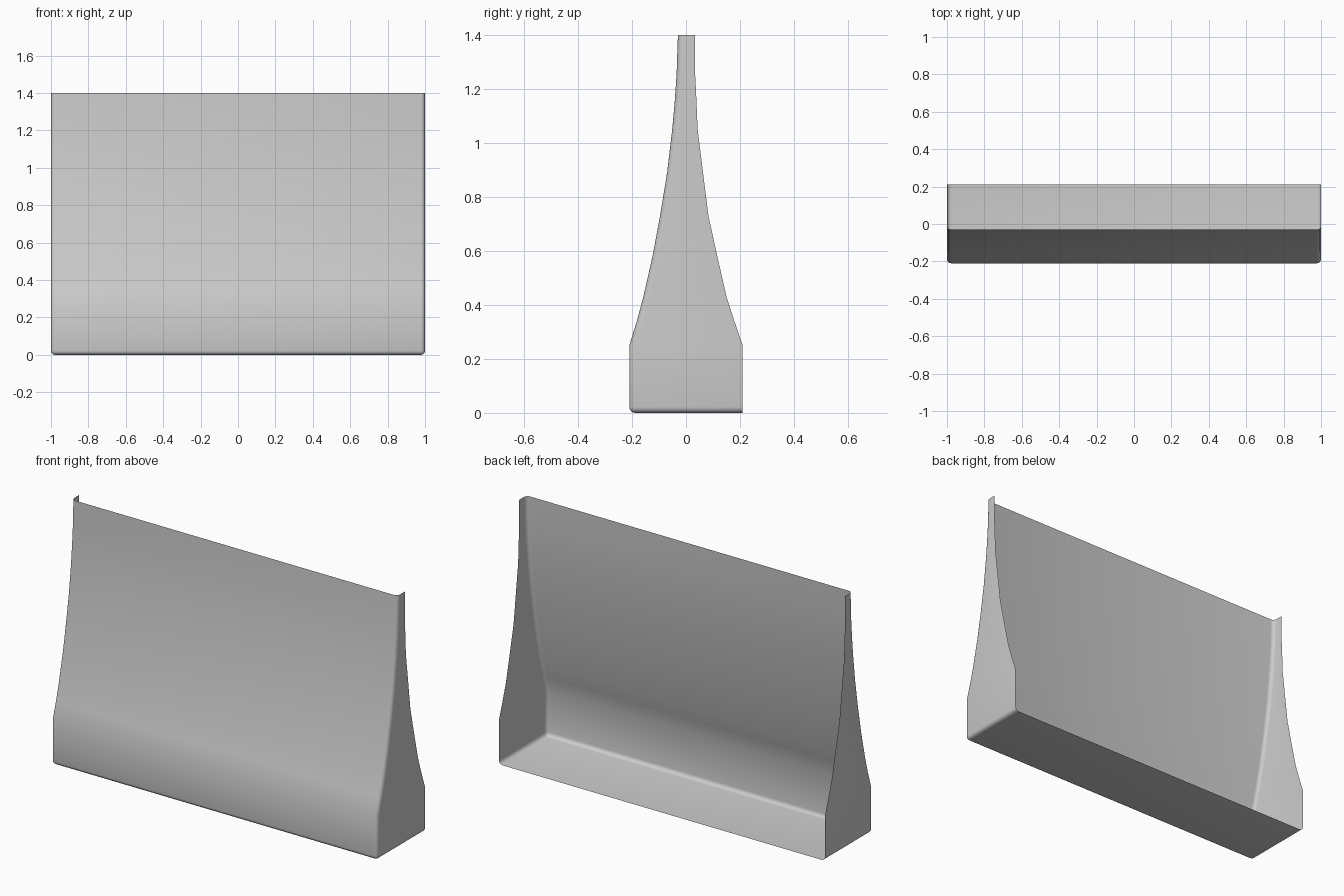
import bpy, bmesh, math

if "Cube" in bpy.data.objects:
    bpy.data.objects.remove(bpy.data.objects["Cube"])

# Side profile as (z, front y, back y): upright foot, then a concave taper
PROFILE = [(0.0, -0.21, 0.21), (0.25, -0.21, 0.21), (0.34, -0.182, 0.179),
           (0.43, -0.158, 0.15), (0.58, -0.124, 0.116), (0.73, -0.096, 0.083),
           (0.89, -0.07, 0.063), (1.05, -0.051, 0.043), (1.15, -0.042, 0.039),
           (1.25, -0.035, 0.034), (1.40, -0.03, 0.034)]

bm = bmesh.new()

# Each row runs back-left, front-left, front-right, back-right
rows = [[bm.verts.new(p) for p in ((-1, back, z), (-1, front, z),
                                   (1, front, z), (1, back, z))]
        for z, front, back in PROFILE]

# Two side walls and the front panel; back and top stay open
for low, high in zip(rows, rows[1:]):
    for i in range(3):
        bm.faces.new((low[i], low[i + 1], high[i + 1], high[i]))

# Floor
bm.faces.new(reversed(rows[0]))
bm.normal_update()

# Round the front corners and the edges around the floor
sharp = [e for e in bm.edges
         if len(e.link_faces) == 2 and e.calc_face_angle() > math.radians(60)]
bmesh.ops.bevel(bm, geom=sharp, offset=0.022, segments=4, profile=0.5,
                affect='EDGES', clamp_overlap=True)

mesh = bpy.data.meshes.new("open_back_panel")
bm.to_mesh(mesh)
bm.free()
panel = bpy.data.objects.new("open_back_panel", mesh)
bpy.context.collection.objects.link(panel)
for poly in mesh.polygons:
    poly.use_smooth = True
